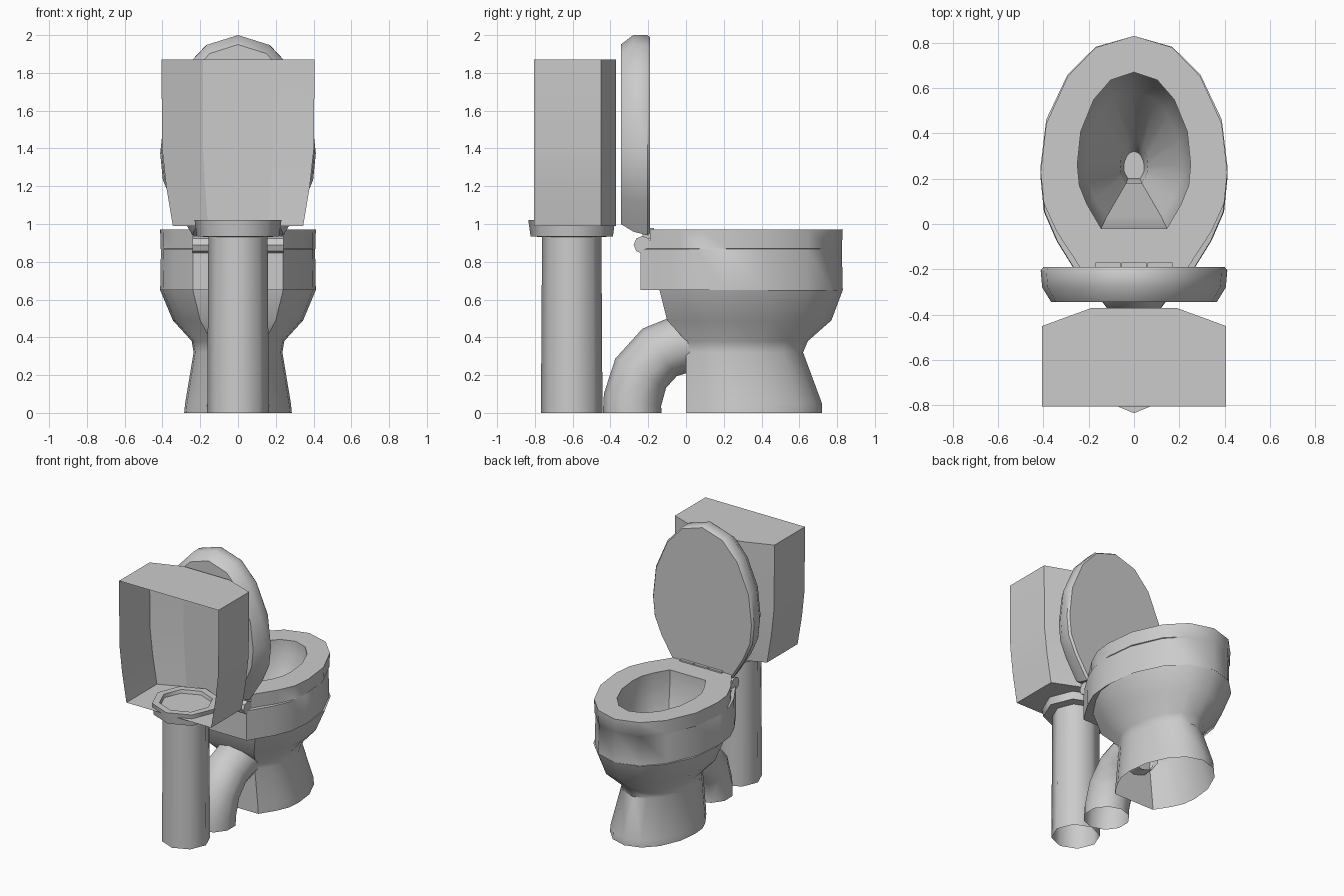
import bpy, bmesh, math
from mathutils import Vector, Matrix

if "Cube" in bpy.data.objects:
    bpy.data.objects.remove(bpy.data.objects["Cube"], do_unlink=True)

mat = bpy.data.materials.new("grey porcelain")
mat.use_nodes = True
GREY = (0.6, 0.6, 0.6, 1)
mat.diffuse_color = GREY
mat.node_tree.nodes["Principled BSDF"].inputs["Base Color"].default_value = GREY


def finish(name, bm, angle=40):
    bmesh.ops.recalc_face_normals(bm, faces=bm.faces)
    me = bpy.data.meshes.new(name)
    bm.to_mesh(me)
    bm.free()
    me.materials.append(mat)
    ob = bpy.data.objects.new(name, me)
    bpy.context.collection.objects.link(ob)
    bpy.ops.object.select_all(action='DESELECT')
    ob.select_set(True)
    bpy.context.view_layer.objects.active = ob
    bpy.ops.object.shade_smooth_by_angle(angle=math.radians(angle))
    return ob


def loft(name, rings, cap_start=False, cap_end=False, angle=40):
    """Skin a list of equally long closed rings."""
    bm = bmesh.new()
    rows = [[bm.verts.new(p) for p in ring] for ring in rings]
    n = len(rows[0])
    for a, b in zip(rows, rows[1:]):
        for i in range(n):
            j = (i + 1) % n
            bm.faces.new((a[i], a[j], b[j], b[i]))
    if cap_start:
        bm.faces.new(rows[0][::-1])
    if cap_end:
        bm.faces.new(rows[-1])
    return finish(name, bm, angle)


# Egg outline: width fraction and length fraction from the tip to the hinge
HALF = [(0, 1), (.41, .95), (.71, .825), (.94, .62), (1, .41),
        (.965, .275), (.83, .155), (.58, 0)]
EGG = HALF + [(-u, v) for u, v in HALF[:0:-1]]


def egg(half_width, back, front):
    return [(u * half_width, back + v * (front - back)) for u, v in EGG]


def bowl_ring(z, *size):
    return [Vector((x, y, z)) for x, y in egg(*size)]


def lid_ring(y, *size):
    return [Vector((x, y, z)) for x, z in egg(*size)]


# Pedestal and bowl, open below, running over the rim down into the basin
loft("bowl", [bowl_ring(*r) for r in [
    (0, .285, 0, .72), (.05, .28, 0, .72), (.32, .235, 0, .62),
    (.38, .245, 0, .645), (.49, .345, -.10, .77), (.65, .412, -.14, .83),
    (.651, .412, -.24, .83), (.868, .408, -.24, .825),
    (.87, .41, -.19, .825), (.97, .412, -.19, .83),
    (.97, .25, -.02, .67), (.87, .25, -.02, .67), (.66, .21, .03, .58),
    (.42, .06, .18, .36), (.3, .045, .2, .32)]], cap_end=True)

# Raised lid
loft("lid", [lid_ring(*r) for r in [
    (-.345, .365, 1.0, 1.95), (-.28, .405, .96, 2.0),
    (-.205, .412, .94, 2.0), (-.19, .40, .95, 1.99)]],
    cap_start=True, cap_end=True)


# Hinge barrel and the three knuckles on the rim
def disc(centre, radius, axis, sides=8):
    turn = Vector((0, 0, 1)).rotation_difference(Vector(axis)).to_matrix()
    c = Vector(centre)
    return [c + turn @ Vector((radius * math.sin(k), -radius * math.cos(k), 0))
            for k in (2 * math.pi * i / sides for i in range(sides))]


loft("hinge_barrel", [disc((x, -.23, .89), .047, (1, 0, 0)) for x in (-.24, .24)],
     True, True)


def box(name, centre, size):
    bm = bmesh.new()
    bmesh.ops.create_cube(bm, size=1, matrix=Matrix.Translation(centre) @
                          Matrix.Diagonal((*size, 1)))
    finish(name, bm)


for side, x in (("right", -.115), ("middle", 0), ("left", .115)):
    box("hinge_knuckle_" + side, (x, -.2, .95), (.11, .06, .06))

# Supply column with a collar under the tank
Y = -.605
loft("supply_column", [disc((0, Y, z), r, (0, 0, 1))
                       for z, r in ((0, .163), (.94, .157))], angle=50)
loft("column_collar", [disc((0, Y, z), r, (0, 0, 1)) for z, r in
                       ((.93, .15), (.935, .218), (1.02, .23), (1.02, .18), (.995, .175))],
     cap_end=True, angle=50)

# Curved drain pipe, open at the floor
path = [Vector((0, y, z)) for y, z in
        ((-.285, 0), (-.283, .07), (-.24, .21), (-.14, .32), (-.03, .362), (.07, .37))]
rings = []
for i, p in enumerate(path):
    t = path[min(i + 1, len(path) - 1)] - path[max(i - 1, 0)]
    axis = (0, 0, 1) if i == 0 else t.normalized()
    rings.append(disc(p, .155, axis, 10))
loft("drain_pipe", rings, angle=60)

# Tank shell with tapered foot and open rear
PLAN = [(-1, -.805), (-1, -.45), (-.46, -.37), (.46, -.37), (1, -.45), (1, -.805)]
bm = bmesh.new()
rows = [[bm.verts.new((u * w, y, z)) for u, y in PLAN]
        for z, w in ((.99, .345), (1.2, .38), (1.4, .402), (1.87, .405))]
for a, b in zip(rows, rows[1:]):
    for i in range(len(PLAN) - 1):
        bm.faces.new((a[i], a[i + 1], b[i + 1], b[i]))
bm.faces.new(rows[0][::-1])
bm.faces.new(rows[-1])
finish("tank", bm, 15)
